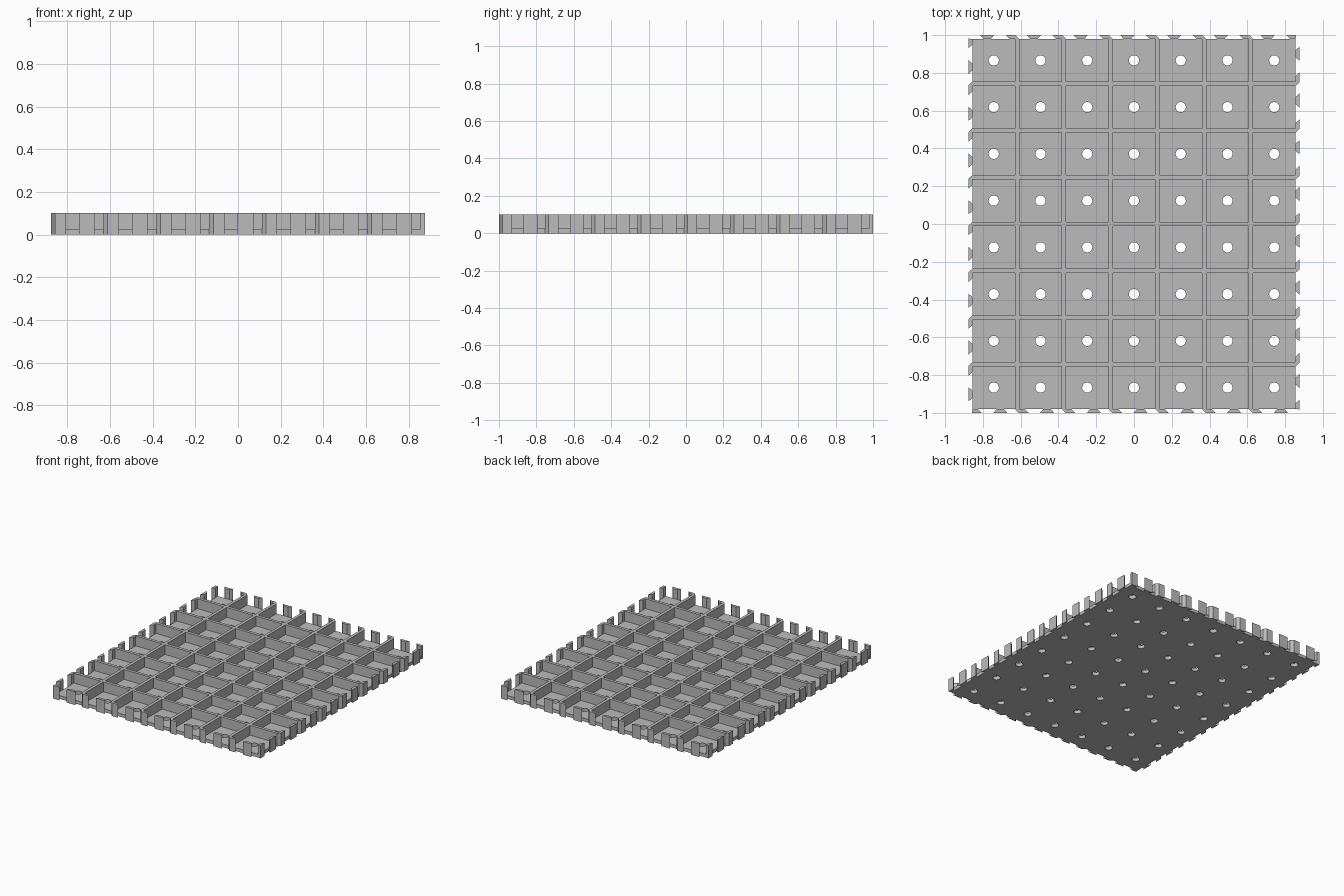
import bpy
import bmesh
from math import pi
from mathutils import Matrix, Vector

cube = bpy.data.objects.get("Cube")
if cube:
    bpy.data.objects.remove(cube, do_unlink=True)

COLS, ROWS = 7, 8
PITCH = 0.2475
HEIGHT = 0.1
FLOOR = 0.025
WALL = 0.023
TAB = 0.021                 # how far the edge tabs stick out
HX, HY = 0.855, 0.979       # half size of the floor plate
HOLE = 0.027

grey = bpy.data.materials.new("light_grey")
grey.use_nodes = True
grey.diffuse_color = (0.5, 0.5, 0.5, 1)
grey.node_tree.nodes["Principled BSDF"].inputs["Base Color"].default_value = (0.5, 0.5, 0.5, 1)


def make_object(name, bm):
    bmesh.ops.recalc_face_normals(bm, faces=bm.faces)
    mesh = bpy.data.meshes.new(name)
    bm.to_mesh(mesh)
    bm.free()
    mesh.materials.append(grey)
    obj = bpy.data.objects.new(name, mesh)
    bpy.context.collection.objects.link(obj)
    return obj


def add_box(bm, size, centre):
    matrix = Matrix.Translation(centre) @ Matrix.Diagonal((*size, 1))
    bmesh.ops.create_cube(bm, size=1, matrix=matrix)


def add_prism(bm, outline, matrix):
    bottom = [bm.verts.new(matrix @ Vector((x, y, 0))) for x, y in outline]
    face = bm.faces.new(bottom)
    top = bmesh.ops.extrude_face_region(bm, geom=[face])["geom"]
    verts = [v for v in top if isinstance(v, bmesh.types.BMVert)]
    bmesh.ops.translate(bm, verts=verts, vec=(0, 0, HEIGHT))


def steps(count):
    return [(i - (count - 1) / 2) * PITCH for i in range(count)]


# Floor plate with one drain hole in every cell
bm = bmesh.new()
add_box(bm, (2 * HX, 2 * HY, FLOOR), (0, 0, FLOOR / 2))
floor = make_object("floor_plate", bm)

bm = bmesh.new()
for x in steps(COLS):
    for y in steps(ROWS):
        bmesh.ops.create_cone(bm, cap_ends=True, segments=24, radius1=HOLE, radius2=HOLE,
                              depth=HEIGHT, matrix=Matrix.Translation((x, y, FLOOR / 2)))
cutter = make_object("hole_cutter", bm)
cutter.hide_render = True

cut = floor.modifiers.new("holes", "BOOLEAN")
cut.operation = "DIFFERENCE"
cut.solver = "EXACT"
cut.object = cutter
graph = bpy.context.evaluated_depsgraph_get()
drilled = bpy.data.meshes.new_from_object(floor.evaluated_get(graph))
floor.modifiers.clear()
floor.data = drilled
bpy.data.objects.remove(cutter, do_unlink=True)

# Crossing divider walls
rise = HEIGHT - FLOOR
mid = FLOOR + rise / 2
bm = bmesh.new()
for x in steps(COLS - 1):
    add_box(bm, (WALL, 2 * HY, rise), (x, 0, mid))
make_object("lengthwise_walls", bm)

bm = bmesh.new()
for y in steps(ROWS - 1):
    add_box(bm, (2 * HX, WALL, rise), (0, y, mid))
make_object("crosswise_walls", bm)

# Interlocking tabs: a dovetail per cell and a slanted hook per wall end
dovetail = [(0.016, 0), (-0.002, -TAB), (0.072, -TAB), (0.054, 0)]
hook = [(-WALL / 2, 0), (0.008, -TAB), (0.06, -TAB), (0.04, 0)]
corner_hook = [(0.011, 0), (0.008, -TAB), (0.06, -TAB), (0.04, 0)]

sides = [("front", 0, COLS, HY), ("left", pi / 2, ROWS, HX),
         ("back", pi, COLS, HY), ("right", -pi / 2, ROWS, HX)]
for name, angle, count, reach in sides:
    turn = Matrix.Rotation(angle, 4, "Z")
    bm = bmesh.new()
    for i, t in enumerate(steps(count)):
        add_prism(bm, dovetail, turn @ Matrix.Translation((t, -reach, 0)))
        wall_end = turn @ Matrix.Translation((t - PITCH / 2, -reach, 0))
        add_prism(bm, hook if i else corner_hook, wall_end)
    make_object(name + "_tabs", bm)
